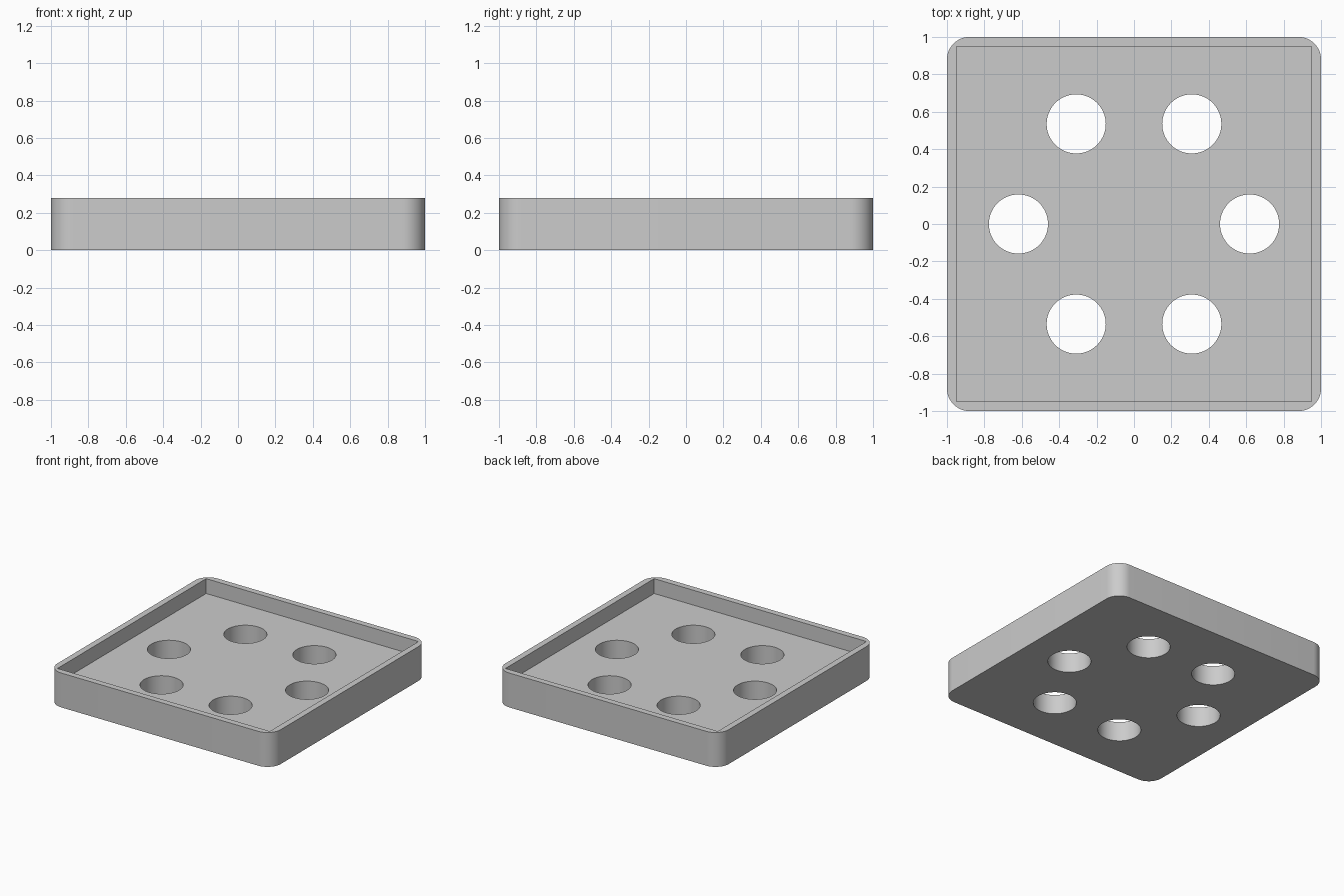
import bpy, bmesh
from math import cos, sin, pi, radians

if "Cube" in bpy.data.objects:
    bpy.data.objects.remove(bpy.data.objects["Cube"], do_unlink=True)

HEIGHT, FLOOR = 0.278, 0.158
CORNER, INNER = 0.12, 0.95
HOLE_RADIUS, RING_RADIUS = 0.158, 0.618

grey = bpy.data.materials.new("plain grey")
grey.use_nodes = True
grey.diffuse_color = (0.6, 0.6, 0.6, 1)
grey.node_tree.nodes["Principled BSDF"].inputs["Base Color"].default_value = (0.6, 0.6, 0.6, 1)


def prism(name, outline, z0, z1):
    """Extrude a counter-clockwise outline from z0 to z1."""
    bm = bmesh.new()
    base = bm.faces.new([bm.verts.new((x, y, z0)) for x, y in outline])
    top = bmesh.ops.extrude_face_region(bm, geom=[base])["geom"]
    for v in top:
        if isinstance(v, bmesh.types.BMVert):
            v.co.z = z1
    bmesh.ops.recalc_face_normals(bm, faces=bm.faces)
    mesh = bpy.data.meshes.new(name)
    bm.to_mesh(mesh)
    bm.free()
    mesh.materials.append(grey)
    obj = bpy.data.objects.new(name, mesh)
    bpy.context.collection.objects.link(obj)
    return obj


def arc(cx, cy, radius, start, sweep, steps):
    return [(cx + radius * cos(start + sweep * i / steps),
             cy + radius * sin(start + sweep * i / steps)) for i in range(steps + 1)]


def cut(target, cutter):
    """Subtract the cutter and discard it."""
    bpy.context.view_layer.objects.active = target
    mod = target.modifiers.new(cutter.name, "BOOLEAN")
    mod.operation, mod.solver, mod.object = "DIFFERENCE", "EXACT", cutter
    bpy.ops.object.modifier_apply(modifier=mod.name)
    bpy.data.objects.remove(cutter, do_unlink=True)


# Block with rounded vertical corners
c = 1 - CORNER
outline = []
for k, (sx, sy) in enumerate([(1, 1), (-1, 1), (-1, -1), (1, -1)]):
    outline += arc(sx * c, sy * c, CORNER, k * pi / 2, pi / 2, 12)
tray = prism("tray", outline, 0, HEIGHT)

# Square recess with sharp corners
square = [(-INNER, -INNER), (INNER, -INNER), (INNER, INNER), (-INNER, INNER)]
cut(tray, prism("recess_cutter", square, FLOOR, HEIGHT + 0.1))

# Ring of six through holes
for k in range(6):
    a = k * pi / 3
    circle = arc(RING_RADIUS * cos(a), RING_RADIUS * sin(a), HOLE_RADIUS, 0, 2 * pi, 64)[:-1]
    cut(tray, prism("hole_cutter", circle, -0.1, HEIGHT + 0.1))

# Smooth curved walls, keep sharp rims
bpy.ops.object.select_all(action="DESELECT")
tray.select_set(True)
bpy.context.view_layer.objects.active = tray
bpy.ops.object.shade_smooth_by_angle(angle=radians(30))
